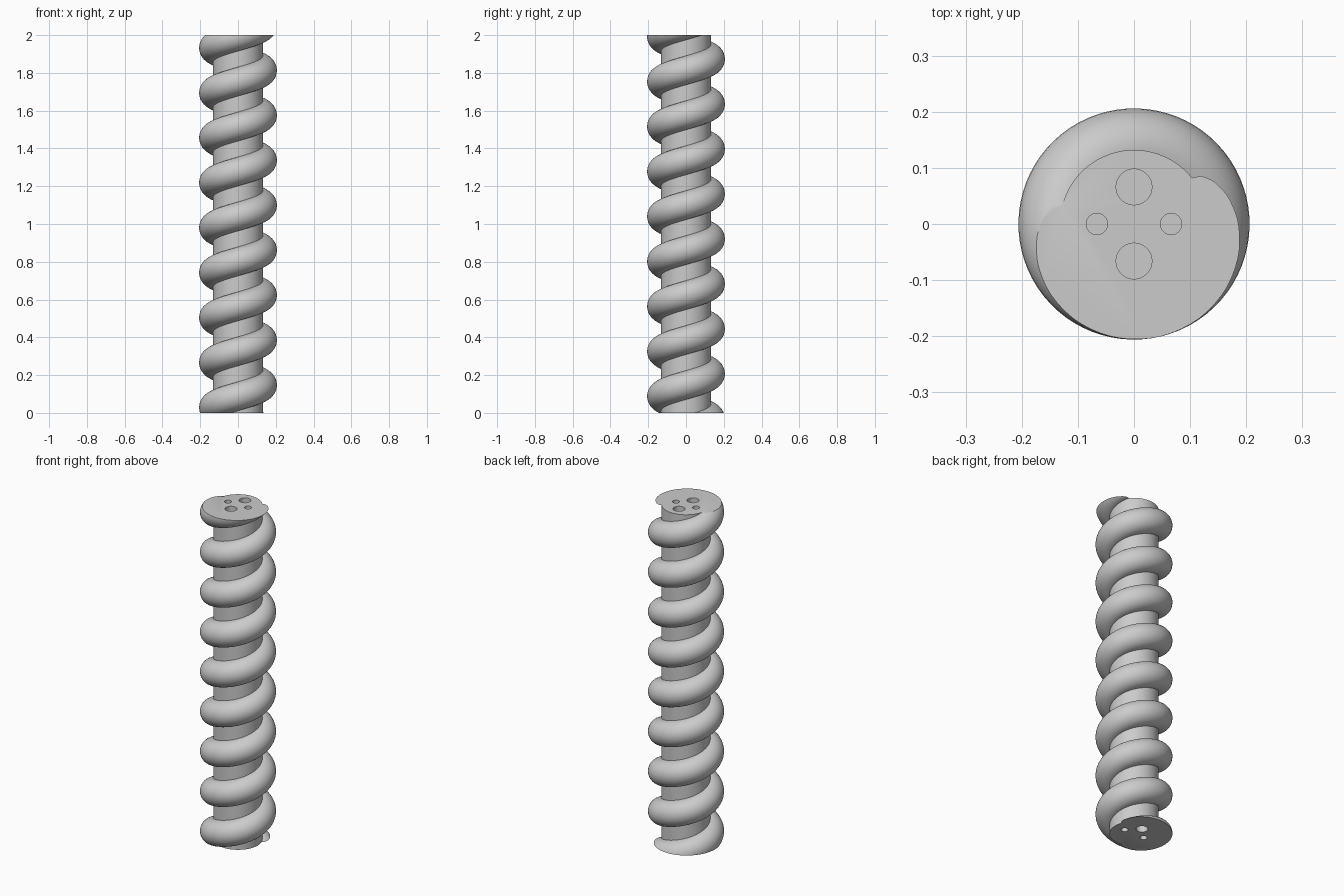
import bpy, bmesh
from math import sin, cos, pi, radians
from mathutils import Vector

cube = bpy.data.objects.get("Cube")
if cube:
    bpy.data.objects.remove(cube, do_unlink=True)

HEIGHT = 2.0
CORE_R = 0.132
PITCH = 0.238
HELIX_R, TUBE_R = 0.132, 0.074
TOP_PHASE = radians(282)      # thread angle at the top face
HOLE_OFFSET, HOLE_DEPTH = 0.066, 0.2

grey = bpy.data.materials.new("light_grey")
grey.use_nodes = True
grey.diffuse_color = (0.6, 0.6, 0.6, 1)
grey.node_tree.nodes["Principled BSDF"].inputs["Base Color"].default_value = (0.6, 0.6, 0.6, 1)


def finish(name, bm):
    bmesh.ops.recalc_face_normals(bm, faces=bm.faces)
    mesh = bpy.data.meshes.new(name)
    bm.to_mesh(mesh)
    bm.free()
    mesh.materials.append(grey)
    obj = bpy.data.objects.new(name, mesh)
    bpy.context.collection.objects.link(obj)
    return obj


def cylinder(name, radius, low, high, x=0, y=0, sides=96):
    bm = bmesh.new()
    bmesh.ops.create_cone(bm, cap_ends=True, segments=sides, radius1=radius,
                          radius2=radius, depth=high - low)
    bmesh.ops.translate(bm, verts=bm.verts, vec=(x, y, (low + high) / 2))
    return finish(name, bm)


def helix_tube(name, low, high, steps=72, sides=32):
    """Round tube swept along a right-handed helix."""
    bm = bmesh.new()
    rings = []
    for i in range(int((high - low) / PITCH * steps) + 1):
        z = low + i * PITCH / steps
        a = TOP_PHASE + (z - HEIGHT) / PITCH * 2 * pi
        out = Vector((cos(a), sin(a), 0))
        along = Vector((-sin(a) * HELIX_R, cos(a) * HELIX_R, PITCH / (2 * pi))).normalized()
        up = out.cross(along)
        centre = out * HELIX_R + Vector((0, 0, z))
        rings.append([bm.verts.new(centre + TUBE_R * (out * cos(t) + up * sin(t)))
                      for t in (2 * pi * k / sides for k in range(sides))])
    for a, b in zip(rings, rings[1:]):
        for k in range(sides):
            n = (k + 1) % sides
            bm.faces.new((a[k], a[n], b[n], b[k]))
    bm.faces.new(rings[0])
    bm.faces.new(rings[-1])
    return finish(name, bm)


def combine(target, other, operation):
    mod = target.modifiers.new(operation.title(), 'BOOLEAN')
    mod.operation, mod.solver, mod.object = operation, 'EXACT', other
    bpy.context.view_layer.objects.active = target
    bpy.ops.object.modifier_apply(modifier=mod.name)
    bpy.data.objects.remove(other, do_unlink=True)


# Core with the spiral thread, trimmed flat at both ends
screw = cylinder("threaded_rod", CORE_R, -0.4, HEIGHT + 0.4)
combine(screw, helix_tube("thread", -0.25, HEIGHT + 0.25), 'UNION')
combine(screw, cylinder("trim", 0.5, 0, HEIGHT), 'INTERSECT')

# Blind holes in the end faces: wide front and back, narrow left and right
for x, y, radius in ((0, 1, 0.032), (0, -1, 0.032), (1, 0, 0.019), (-1, 0, 0.019)):
    spans = [(HEIGHT - HOLE_DEPTH, HEIGHT + 0.1)]
    if y >= 0:                # the bottom face has no front hole
        spans.append((-0.1, HOLE_DEPTH))
    for low, high in spans:
        hole = cylinder("hole", radius, low, high, x * HOLE_OFFSET, y * HOLE_OFFSET, 32)
        combine(screw, hole, 'DIFFERENCE')

# Smooth sides, sharp edges
bpy.ops.object.select_all(action='DESELECT')
screw.select_set(True)
bpy.context.view_layer.objects.active = screw
bpy.ops.object.shade_smooth_by_angle(angle=radians(30))
